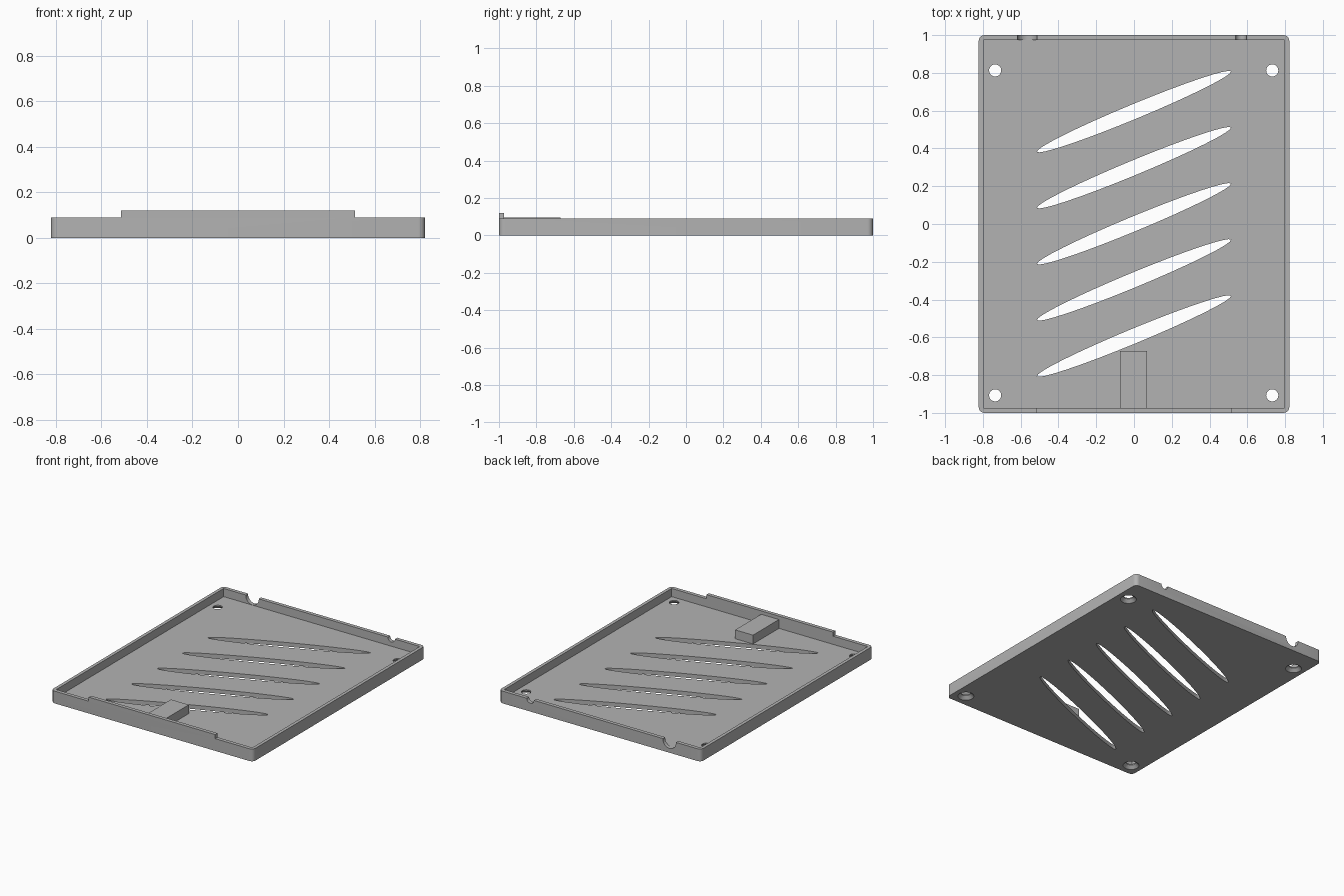
import bpy, bmesh, math
from mathutils import Matrix, Vector

old = bpy.data.objects.get("Cube")
if old:
    bpy.data.objects.remove(old, do_unlink=True)

# Overall sizes
HALF_X, HALF_Y = 0.822, 1.0
IN_X, IN_Y = 0.798, 0.973
FLOOR, RIM, LIP = 0.03, 0.09, 0.12

grey = bpy.data.materials.new("plain grey")
grey.use_nodes = True
colour = (0.45, 0.45, 0.45, 1)
grey.diffuse_color = colour
grey.node_tree.nodes["Principled BSDF"].inputs["Base Color"].default_value = colour


def add_box(bm, x0, x1, y0, y1, z0, z1):
    size = Matrix.Diagonal((x1 - x0, y1 - y0, z1 - z0, 1))
    mid = Matrix.Translation(((x0 + x1) / 2, (y0 + y1) / 2, (z0 + z1) / 2))
    bmesh.ops.create_cube(bm, size=1, matrix=mid @ size)


def add_cone(bm, r1, r2, depth, matrix, segments=32):
    bmesh.ops.create_cone(bm, cap_ends=True, segments=segments, radius1=r1,
                          radius2=r2, depth=depth, matrix=matrix)


def make_object(name, bm):
    mesh = bpy.data.meshes.new(name)
    bmesh.ops.recalc_face_normals(bm, faces=bm.faces)
    bm.to_mesh(mesh)
    bm.free()
    mesh.materials.append(grey)
    obj = bpy.data.objects.new(name, mesh)
    bpy.context.collection.objects.link(obj)
    return obj


def cut(target, bm):
    cutter = make_object("cutter", bm)
    cutter.hide_render = True
    mod = target.modifiers.new("cut", "BOOLEAN")
    mod.operation = "DIFFERENCE"
    mod.solver = "EXACT"
    mod.object = cutter
    bpy.context.view_layer.objects.active = target
    bpy.ops.object.modifier_apply(modifier=mod.name)
    bpy.data.objects.remove(cutter, do_unlink=True)


# Tray: solid slab with rounded vertical corners
bm = bmesh.new()
add_box(bm, -HALF_X, HALF_X, -HALF_Y, HALF_Y, 0, LIP)
uprights = [e for e in bm.edges if abs(e.verts[0].co.z - e.verts[1].co.z) > 0.01]
bmesh.ops.bevel(bm, geom=uprights, offset=0.03, segments=6, profile=0.5, affect="EDGES")
tray = make_object("tray", bm)

# Hollow inside
bm = bmesh.new()
add_box(bm, -IN_X, IN_X, -IN_Y, IN_Y, FLOOR, 0.3)
cut(tray, bm)

# Lower the rim everywhere except the raised front lip
bm = bmesh.new()
add_box(bm, -1, 1, -0.9, 1.2, RIM, 0.3)
cut(tray, bm)
for side in (-1, 1):
    bm = bmesh.new()
    x0, x1 = sorted((side * 0.515, side))
    add_box(bm, x0, x1, -1.2, -0.8, RIM, 0.3)
    cut(tray, bm)

# Slanted elliptical vents
bm = bmesh.new()
for i in range(5):
    place = Matrix.Translation((0, 0.595 - 0.297 * i, 0))
    turn = Matrix.Rotation(math.radians(22.5), 4, "Z")
    add_cone(bm, 1, 1, 0.2, place @ turn @ Matrix.Diagonal((0.556, 0.039, 1, 1)))
cut(tray, bm)

# Screw holes, then their countersinks underneath
holes = [Vector((x, y, 0)) for x in (-0.735, 0.732) for y in (-0.907, 0.813)]
bm = bmesh.new()
for p in holes:
    add_cone(bm, 0.032, 0.032, 0.2, Matrix.Translation(p))
cut(tray, bm)
bm = bmesh.new()
for p in holes:
    add_cone(bm, 0.0631, 0.032, 0.03, Matrix.Translation(p + Vector((0, 0, 0.007))))
cut(tray, bm)

# Round cable notches in the back wall
bm = bmesh.new()
for x, z, r in ((-0.565, 0.085, 0.053), (0.567, 0.09, 0.029)):
    place = Matrix.Translation((x, HALF_Y, z))
    add_cone(bm, r, r, 0.1, place @ Matrix.Rotation(math.pi / 2, 4, "X"))
cut(tray, bm)

# Block against the front wall
bm = bmesh.new()
add_box(bm, -0.075, 0.07, -0.985, -0.672, 0.02, 0.095)
block = make_object("support_block", bm)

# Smooth the curved surfaces, keep edges sharp
bpy.ops.object.select_all(action="DESELECT")
tray.select_set(True)
bpy.context.view_layer.objects.active = tray
bpy.ops.object.shade_smooth_by_angle(angle=math.radians(25))
